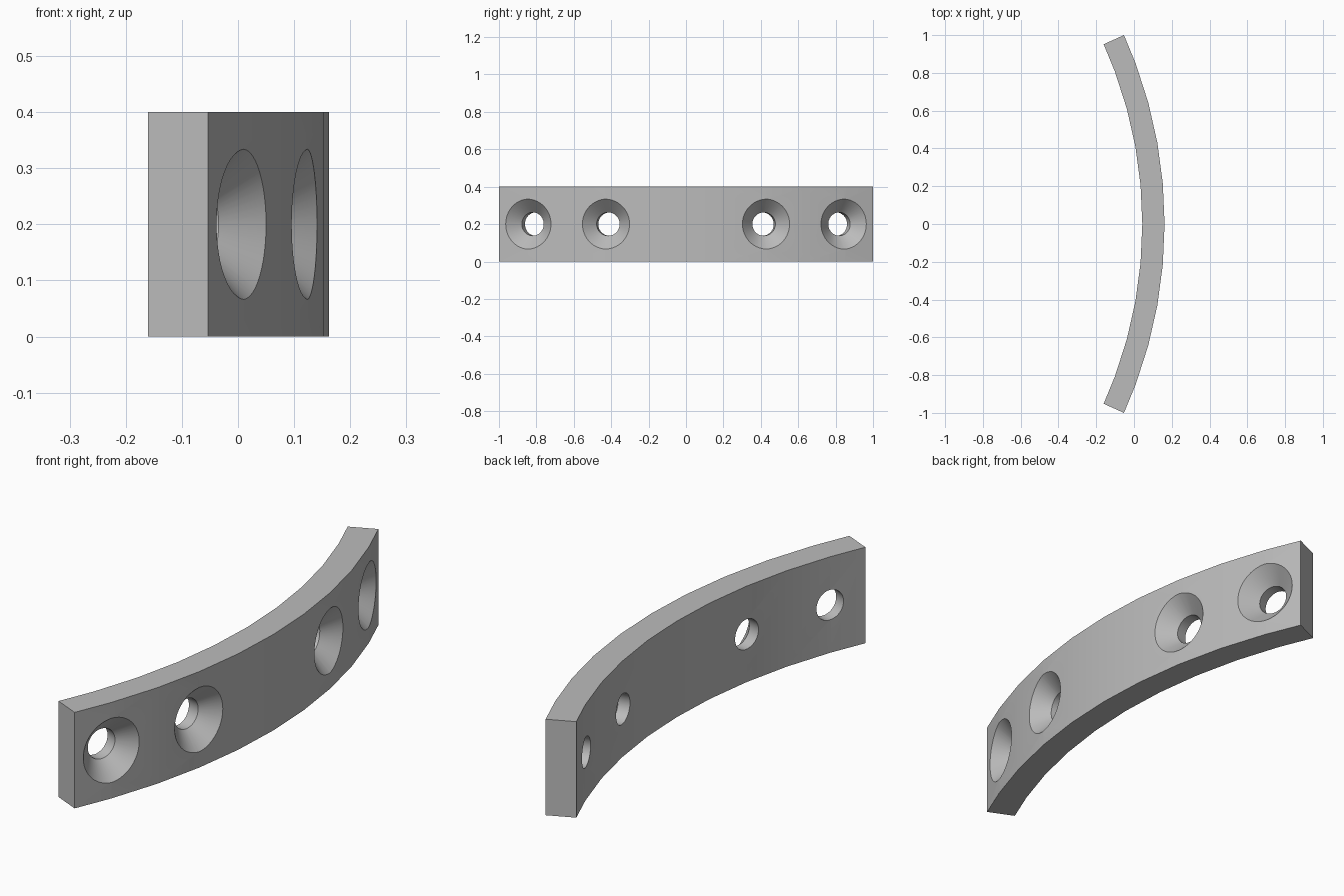
import bpy
import bmesh
from math import sin, cos, pi, radians
from mathutils import Matrix

OUTER, INNER, HEIGHT = 2.433, 2.315, 0.4
CENTRE_X = 0.162 - OUTER
END, STEP = 24.27, 5.1            # half angle of the arc and facet step, degrees
HOLE_ANGLES = (10.15, 20.3)
HOLE_R, SINK_R = 0.0625, 0.134

cube = bpy.data.objects.get("Cube")
if cube:
    bpy.data.objects.remove(cube, do_unlink=True)

grey = bpy.data.materials.new("plain grey")
grey.use_nodes = True
colour = (0.5, 0.5, 0.5, 1)
grey.diffuse_color = colour
grey.node_tree.nodes["Principled BSDF"].inputs["Base Color"].default_value = colour


def make_object(name, bm):
    bmesh.ops.recalc_face_normals(bm, faces=bm.faces)
    mesh = bpy.data.meshes.new(name)
    bm.to_mesh(mesh)
    bm.free()
    mesh.materials.append(grey)
    obj = bpy.data.objects.new(name, mesh)
    bpy.context.collection.objects.link(obj)
    return obj


# Curved bar: sweep a rectangular section along the arc
bm = bmesh.new()
angles = [-END] + [k * STEP for k in range(-4, 5)] + [END]
sections = []
for a in map(radians, angles):
    sections.append([bm.verts.new((CENTRE_X + r * cos(a), r * sin(a), z))
                     for r, z in ((INNER, 0), (OUTER, 0), (OUTER, HEIGHT), (INNER, HEIGHT))])
for s, t in zip(sections, sections[1:]):
    for i in range(4):
        j = (i + 1) % 4
        bm.faces.new((s[i], s[j], t[j], t[i]))
bm.faces.new(sections[0])
bm.faces.new(sections[-1])
bar = make_object("curved_bar", bm)


def countersink_cutter(angle, segments=48):
    """Straight hole that flares at 45 degrees to the outer face."""
    flare = SINK_R - HOLE_R
    extra = 0.05
    profile = ((INNER - extra, HOLE_R), (OUTER - flare, HOLE_R),
               (OUTER + extra, SINK_R + extra))
    place = (Matrix.Translation((CENTRE_X, 0, HEIGHT / 2))
             @ Matrix.Rotation(radians(angle), 4, 'Z'))
    bm = bmesh.new()
    rings = []
    for x, r in profile:
        turn = [2 * pi * k / segments for k in range(segments)]
        rings.append([bm.verts.new((x, r * cos(t), r * sin(t))) for t in turn])
    for a, b in zip(rings, rings[1:]):
        for i in range(segments):
            j = (i + 1) % segments
            bm.faces.new((a[i], a[j], b[j], b[i]))
    bm.faces.new(rings[0])
    bm.faces.new(rings[-1])
    bm.transform(place)
    cutter = make_object("hole_cutter", bm)
    cutter.hide_render = True
    return cutter


# Four countersunk holes, mirrored about the middle
bpy.ops.object.select_all(action='DESELECT')
bar.select_set(True)
bpy.context.view_layer.objects.active = bar
for angle in HOLE_ANGLES:
    for side in (-1, 1):
        cutter = countersink_cutter(side * angle)
        cut = bar.modifiers.new("hole", 'BOOLEAN')
        cut.operation = 'DIFFERENCE'
        cut.solver = 'EXACT'
        cut.object = cutter
        bpy.ops.object.modifier_apply(modifier=cut.name)
        bpy.data.objects.remove(cutter, do_unlink=True)

bpy.ops.object.shade_smooth_by_angle(angle=radians(30))
